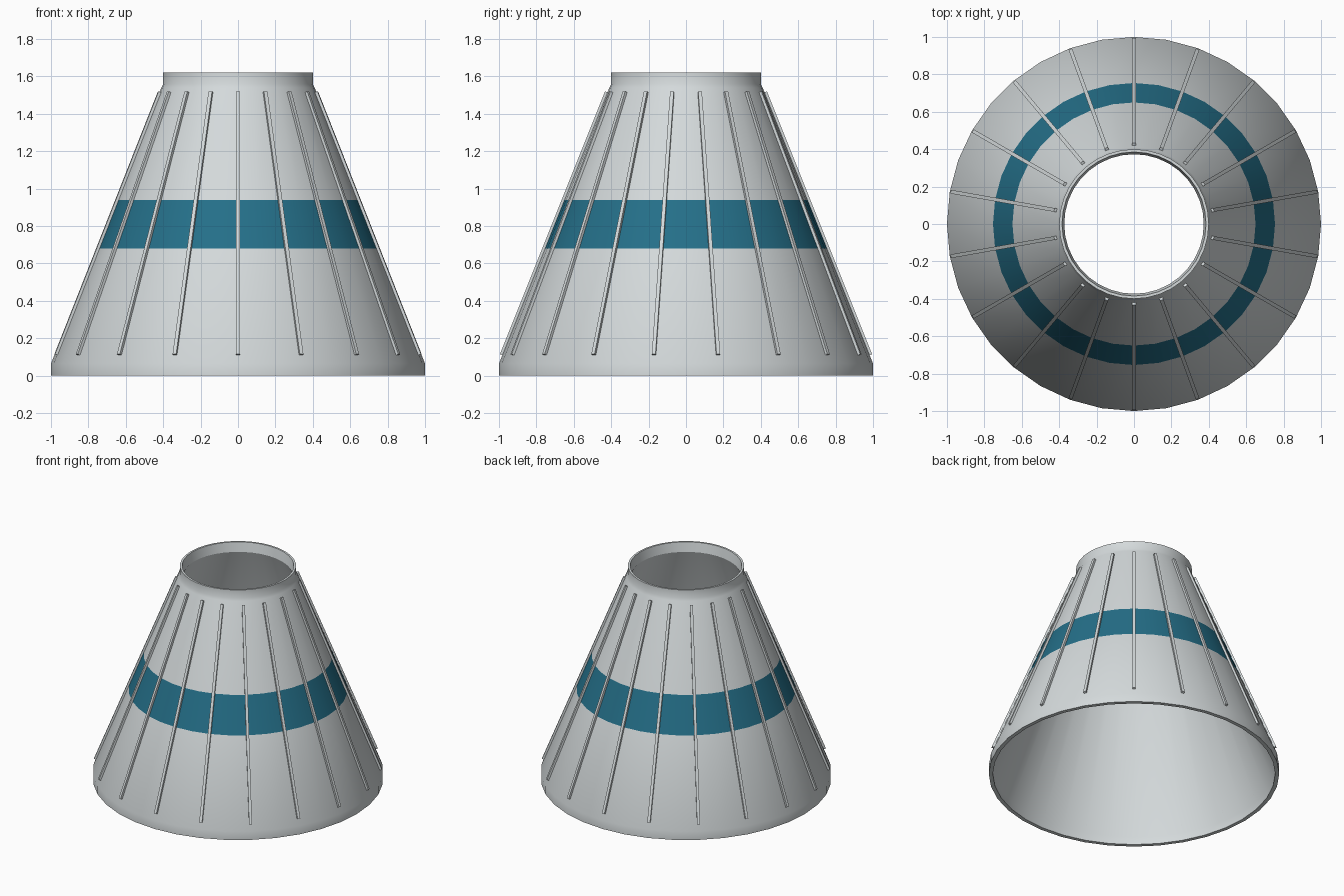
import bpy, bmesh, math
from mathutils import Matrix, Vector

SIDES, RIBS = 36, 18
BAND_LOW, BAND_HIGH = 0.68, 0.94

cube = bpy.data.objects.get("Cube")
if cube:
    bpy.data.objects.remove(cube, do_unlink=True)


def material(name, rgb):
    mat = bpy.data.materials.new(name)
    mat.use_nodes = True
    mat.diffuse_color = (*rgb, 1)
    mat.node_tree.nodes["Principled BSDF"].inputs["Base Color"].default_value = (*rgb, 1)
    return mat


def finish(name, bm, mats):
    bmesh.ops.recalc_face_normals(bm, faces=bm.faces)
    mesh = bpy.data.meshes.new(name)
    bm.to_mesh(mesh)
    bm.free()
    for mat in mats:
        mesh.materials.append(mat)
    obj = bpy.data.objects.new(name, mesh)
    bpy.context.collection.objects.link(obj)
    return obj


def cone_radius(z):
    return 1.0 - (z - 0.065) * 0.4


grey = material("pale grey", (0.66, 0.70, 0.71))
blue = material("deep teal blue", (0.018, 0.16, 0.25))

# Hollow shell: closed wall section turned around z
section = [(1, 0), (1, 0.065), (cone_radius(BAND_LOW), BAND_LOW),
           (cone_radius(BAND_HIGH), BAND_HIGH), (0.41, 1.54), (0.4, 1.56), (0.4, 1.62),
           (0.385, 1.62), (0.373, 1.55), (0.972, 0.06), (0.972, 0)]
bm = bmesh.new()
rings = []
for i in range(SIDES):
    a = math.tau * i / SIDES
    rings.append([bm.verts.new((r * math.cos(a), r * math.sin(a), z)) for r, z in section])
for i in range(SIDES):
    here, there = rings[i], rings[(i + 1) % SIDES]
    for j in range(len(section)):
        k = (j + 1) % len(section)
        face = bm.faces.new((here[j], there[j], there[k], here[k]))
        # Painted band on the outer wall
        face.material_index = int(section[j][1] == BAND_LOW and section[k][1] == BAND_HIGH)
shell = finish("cone_shell", bm, [grey, blue])
bpy.ops.object.select_all(action='DESELECT')
shell.select_set(True)
bpy.context.view_layer.objects.active = shell
bpy.ops.object.shade_smooth_by_angle(angle=math.radians(30))

# Slim ribs following the slope
low = Vector((cone_radius(0.11), 0, 0.11))
high = Vector((cone_radius(1.515), 0, 1.515))
along = (high - low).normalized()
outward = Vector((along.z, 0, -along.x))
centre = (low + high) / 2 - outward * 0.007
frame = Matrix((outward, Vector((0, 1, 0)), along)).transposed().to_4x4()
size = Matrix.Diagonal((0.042, 0.02, (high - low).length, 1))
bm = bmesh.new()
for i in range(RIBS):
    turn = Matrix.Rotation(math.tau * i / RIBS + math.pi / 2, 4, 'Z')
    bmesh.ops.create_cube(bm, size=1, matrix=turn @ Matrix.Translation(centre) @ frame @ size)
finish("ribs", bm, [grey])
